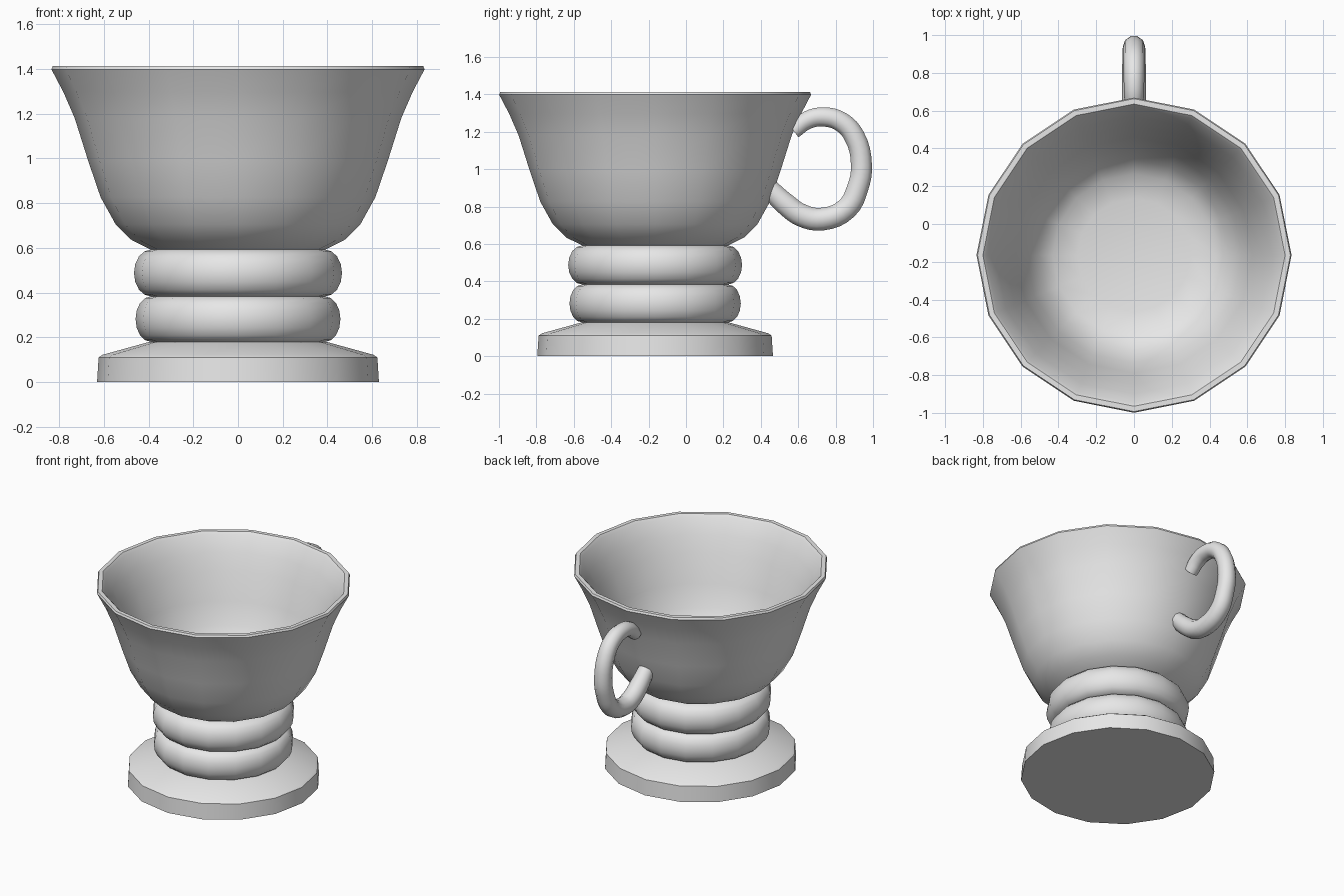
import bpy, bmesh
from math import sin, cos, pi

cube = bpy.data.objects.get("Cube")
if cube:
    bpy.data.objects.remove(cube)

SIDES = 16
CENTRE_Y = -0.165

grey = bpy.data.materials.new("light_grey")
grey.use_nodes = True
grey.diffuse_color = (0.8, 0.8, 0.8, 1)
grey.node_tree.nodes["Principled BSDF"].inputs["Base Color"].default_value = (0.8, 0.8, 0.8, 1)


def smooth(obj, angle):
    bpy.ops.object.select_all(action='DESELECT')
    obj.select_set(True)
    bpy.context.view_layer.objects.active = obj
    bpy.ops.object.shade_smooth_by_angle(angle=angle)


def lathe(name, profile):
    """Turn a (radius, height) profile around the cup's axis."""
    bm = bmesh.new()
    rings = []
    for j in range(SIDES):
        a = 2 * pi * j / SIDES
        rings.append([bm.verts.new((r * cos(a), r * sin(a), z)) for r, z in profile])
    for j in range(SIDES):
        here, after = rings[j], rings[(j + 1) % SIDES]
        for i in range(len(profile) - 1):
            bm.faces.new((here[i], after[i], after[i + 1], here[i + 1]))
    bmesh.ops.remove_doubles(bm, verts=bm.verts, dist=0.0001)
    mesh = bpy.data.meshes.new(name)
    bm.to_mesh(mesh)
    bm.free()
    mesh.materials.append(grey)
    obj = bpy.data.objects.new(name, mesh)
    obj.location.y = CENTRE_Y
    bpy.context.collection.objects.link(obj)
    smooth(obj, 0.7)
    return obj


def bulge(name, low, high, neck, width):
    """Rounded ring of the stem between two heights."""
    mid, half = (low + high) / 2, (high - low) / 2
    steps = 8
    angles = [pi * (k / steps - 0.5) for k in range(steps + 1)]
    lathe(name, [(neck + width * cos(a), mid + half * sin(a)) for a in angles])


# Foot and stem
lathe("foot", [(0, 0), (0.63, 0), (0.623, 0.11), (0.605, 0.122), (0.395, 0.18)])
bulge("lower_stem_ring", 0.18, 0.383, 0.39, 0.068)
bulge("upper_stem_ring", 0.383, 0.592, 0.39, 0.075)

# Bowl: outer wall, rim, inner wall and floor
outer = [(0.39, 0.592), (0.475, 0.634), (0.547, 0.705), (0.614, 0.826),
         (0.67, 0.99), (0.73, 1.18), (0.78, 1.295), (0.834, 1.398)]
rim = [(0.828, 1.412), (0.80, 1.412), (0.785, 1.395)]
inner = [(0.735, 1.29), (0.685, 1.18), (0.625, 0.99), (0.57, 0.84),
         (0.505, 0.735), (0.43, 0.672), (0.3, 0.645), (0, 0.638)]
lathe("bowl", outer + rim + inner)

# Handle: swept tube, (y, z, radius) from the upper to the lower end
path = [(0.575, 1.205, 0.046), (0.65, 1.262, 0.051), (0.735, 1.279, 0.054),
        (0.83, 1.252, 0.056), (0.90, 1.175, 0.058), (0.938, 1.02, 0.059),
        (0.918, 0.90, 0.06), (0.86, 0.79, 0.062), (0.73, 0.733, 0.064),
        (0.62, 0.752, 0.064), (0.53, 0.815, 0.062), (0.448, 0.893, 0.055)]
curve = bpy.data.curves.new("handle", 'CURVE')
curve.dimensions = '3D'
curve.bevel_depth = 1
curve.bevel_resolution = 3
curve.resolution_u = 4
curve.use_fill_caps = True
spline = curve.splines.new('BEZIER')
spline.bezier_points.add(len(path) - 1)
for point, (y, z, radius) in zip(spline.bezier_points, path):
    point.co = (0, y, z)
    point.radius = radius
    point.handle_left_type = point.handle_right_type = 'AUTO'
curve.materials.append(grey)
handle = bpy.data.objects.new("handle", curve)
bpy.context.collection.objects.link(handle)
bpy.ops.object.select_all(action='DESELECT')
handle.select_set(True)
bpy.context.view_layer.objects.active = handle
bpy.ops.object.convert(target='MESH')
smooth(bpy.context.view_layer.objects.active, 0.8)
